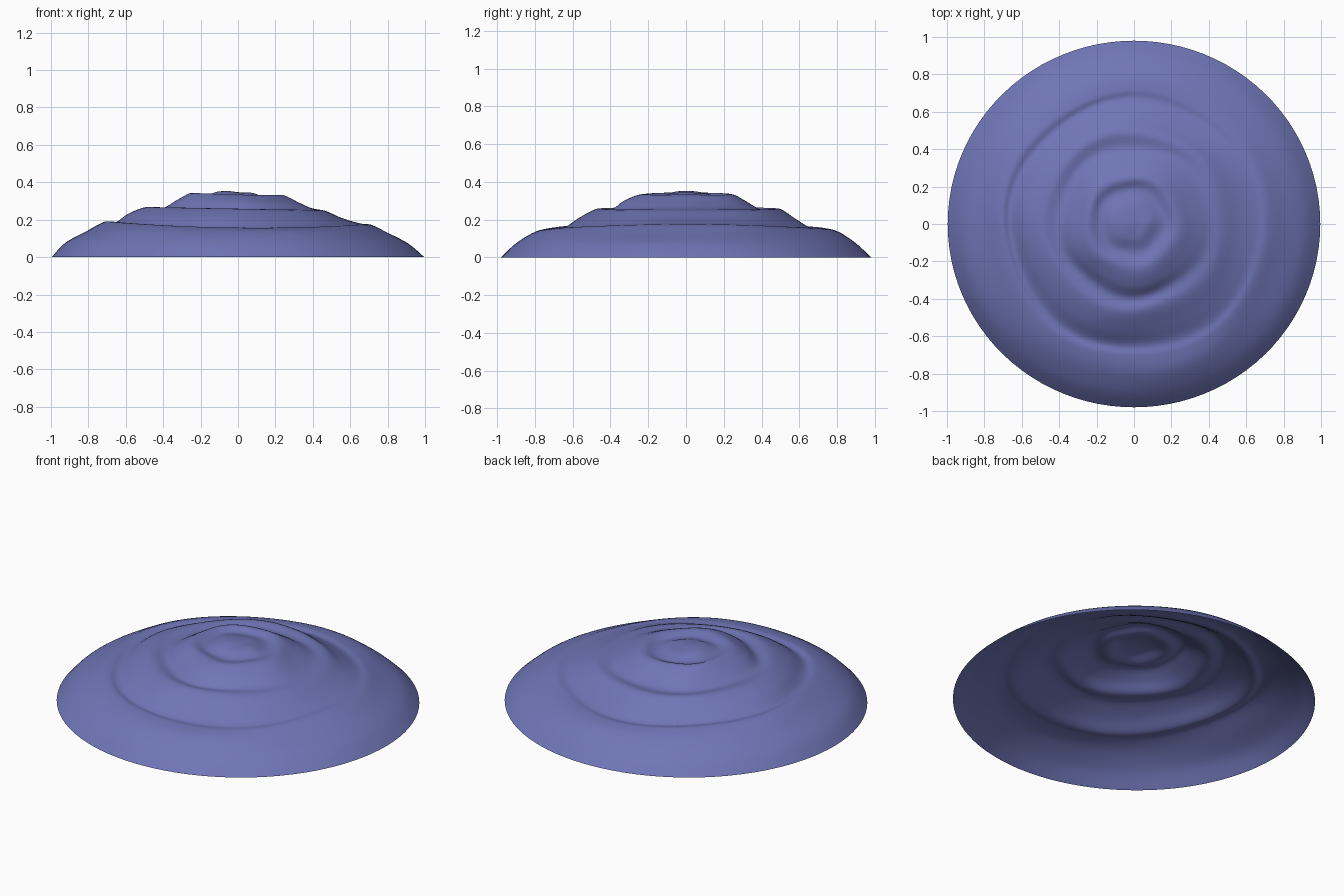
import bpy, bmesh, math

if "Cube" in bpy.data.objects:
    bpy.data.objects.remove(bpy.data.objects["Cube"])

SEGS, SUB = 96, 5

# Rings from rim to top: radius, shift in x, shift in y, height, tilt in x, saddle
RINGS = [
    (.988, 0, 0, 0, 0, 0),
    (.908, -.005, 0, .075, -.003, 0),
    (.800, -.01, 0, .137, -.005, 0),
    (.712, 0, 0, .169, -.009, .012),       # lower lip
    (.655, 0, 0, .169, -.002, .013),       # lower groove
    (.570, -.005, 0, .214, -.013, .007),
    (.480, -.005, .015, .257, -.010, 0),   # middle lip
    (.400, -.002, .010, .256, 0, .005),    # middle groove
    (.323, 0, 0, .299, -.008, 0),
    (.242, -.010, .008, .336, -.006, .002),  # upper lip
    (.170, -.015, .016, .320, -.005, .002),  # upper groove
    (.095, -.015, .010, .342, -.004, .004),
    (.040, -.005, 0, .347, -.004, .002),
]


def spline(a, b, c, d, t):
    return b + .5 * t * (c - a + t * (2 * a - 5 * b + 4 * c - d + t * (3 * (b - c) + d - a)))


def ring_point(ring, a):
    """Radius and height of an uneven ring at angle a."""
    r, dx, dy, z, tilt, saddle = ring
    wobble = .008 * math.cos(2 * a) if r > .9 else .008 * math.sin(5 * a + 9 * r)
    radius = r + dx * math.cos(a) + dy * math.sin(a) + wobble * min(1, r / .3)
    return radius, z + tilt * math.cos(a) + saddle * math.cos(2 * a)


# Terraced mound: one open shell of concentric uneven rings
bm = bmesh.new()
cols = []
last = len(RINGS) - 1
for s in range(SEGS):
    a = s / SEGS * math.tau
    pts = [ring_point(ring, a) for ring in RINGS]
    path = []
    for i in range(last):
        quad = [pts[min(max(i + k, 0), last)] for k in (-1, 0, 1, 2)]
        path += [[spline(*c, j / SUB) for c in zip(*quad)] for j in range(SUB)]
    path.append(pts[-1])
    cols.append([bm.verts.new((r * math.cos(a), r * math.sin(a), max(z, 0))) for r, z in path])
top = bm.verts.new((0, 0, .347))
for s in range(SEGS):
    a, b = cols[s], cols[(s + 1) % SEGS]
    for i in range(len(a) - 1):
        bm.faces.new((a[i], b[i], b[i + 1], a[i + 1]))
    bm.faces.new((a[-1], b[-1], top))
for f in bm.faces:
    f.smooth = True
mesh = bpy.data.meshes.new("terraced_mound")
bm.to_mesh(mesh)
bm.free()
mound = bpy.data.objects.new("terraced_mound", mesh)
bpy.context.collection.objects.link(mound)

mat = bpy.data.materials.new("slate_blue")
mat.diffuse_color = (.16, .18, .47, 1)
mat.use_nodes = True
mat.node_tree.nodes["Principled BSDF"].inputs["Base Color"].default_value = mat.diffuse_color
mesh.materials.append(mat)
